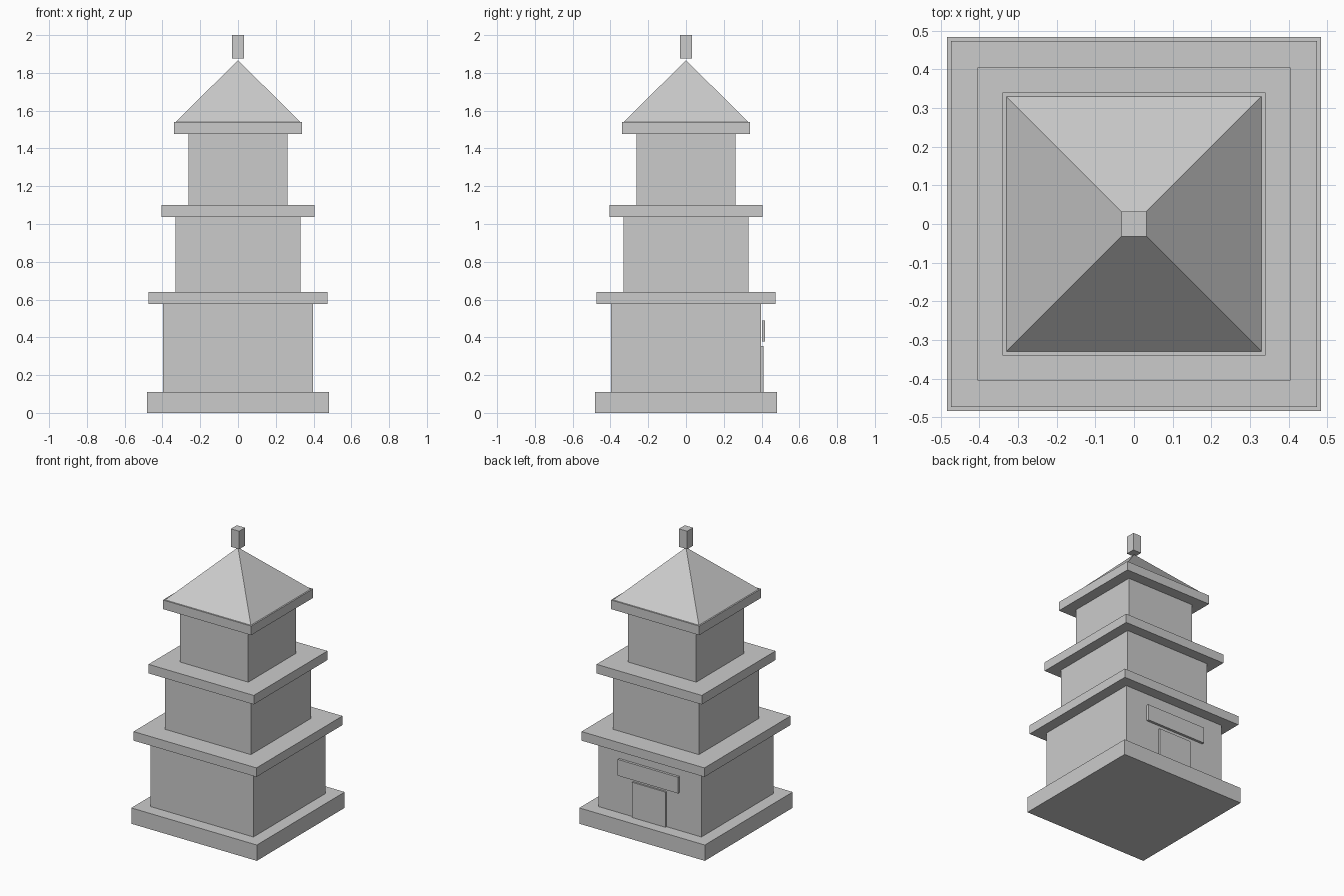
import bpy
import bmesh
from mathutils import Matrix

cube = bpy.data.objects.get("Cube")
if cube:
    bpy.data.objects.remove(cube, do_unlink=True)

# Single stone colour
stone = bpy.data.materials.new("stone_grey")
stone.use_nodes = True
GREY = (0.6, 0.6, 0.6, 1.0)
stone.diffuse_color = GREY
stone.node_tree.nodes["Principled BSDF"].inputs["Base Color"].default_value = GREY


def add_object(name, bm):
    mesh = bpy.data.meshes.new(name)
    bm.to_mesh(mesh)
    bm.free()
    mesh.materials.append(stone)
    obj = bpy.data.objects.new(name, mesh)
    bpy.context.collection.objects.link(obj)
    return obj


def box(name, half_x, y0, y1, z0, z1):
    bm = bmesh.new()
    place = Matrix.Translation((0, (y0 + y1) / 2, (z0 + z1) / 2))
    size = Matrix.Diagonal((2 * half_x, y1 - y0, z1 - z0, 1))
    bmesh.ops.create_cube(bm, size=1, matrix=place @ size)
    return add_object(name, bm)


def slab(name, half, z0, z1):
    return box(name, half, -half, half, z0, z1)


def pyramid(name, half, z0, z1):
    bm = bmesh.new()
    corners = [bm.verts.new((x * half, y * half, z0))
               for x, y in ((-1, -1), (1, -1), (1, 1), (-1, 1))]
    apex = bm.verts.new((0, 0, z1))
    bm.faces.new(corners[::-1])
    for i in range(4):
        bm.faces.new((corners[i], corners[(i + 1) % 4], apex))
    return add_object(name, bm)


# Plinth
slab("base", 0.483, 0, 0.11)

# Three storeys, each with an overhanging eave
storeys = [
    ("lower", 0.397, 0.473, 0.11, 0.577, 0.64),
    ("middle", 0.331, 0.405, 0.64, 1.037, 1.10),
    ("upper", 0.263, 0.34, 1.10, 1.477, 1.54),
]
for level, wall, eave, floor, ceiling, top in storeys:
    slab(level + "_wall", wall, floor, ceiling)
    slab(level + "_eave", eave, ceiling, top)

# Pyramid roof and the finial just above its tip
pyramid("roof", 0.33, 1.54, 1.867)
slab("finial", 0.032, 1.875, 2.0)

# Door and the board over it, on the back wall
box("door", 0.128, 0.391, 0.409, 0.11, 0.355)
box("door_board", 0.232, 0.402, 0.419, 0.377, 0.49)
